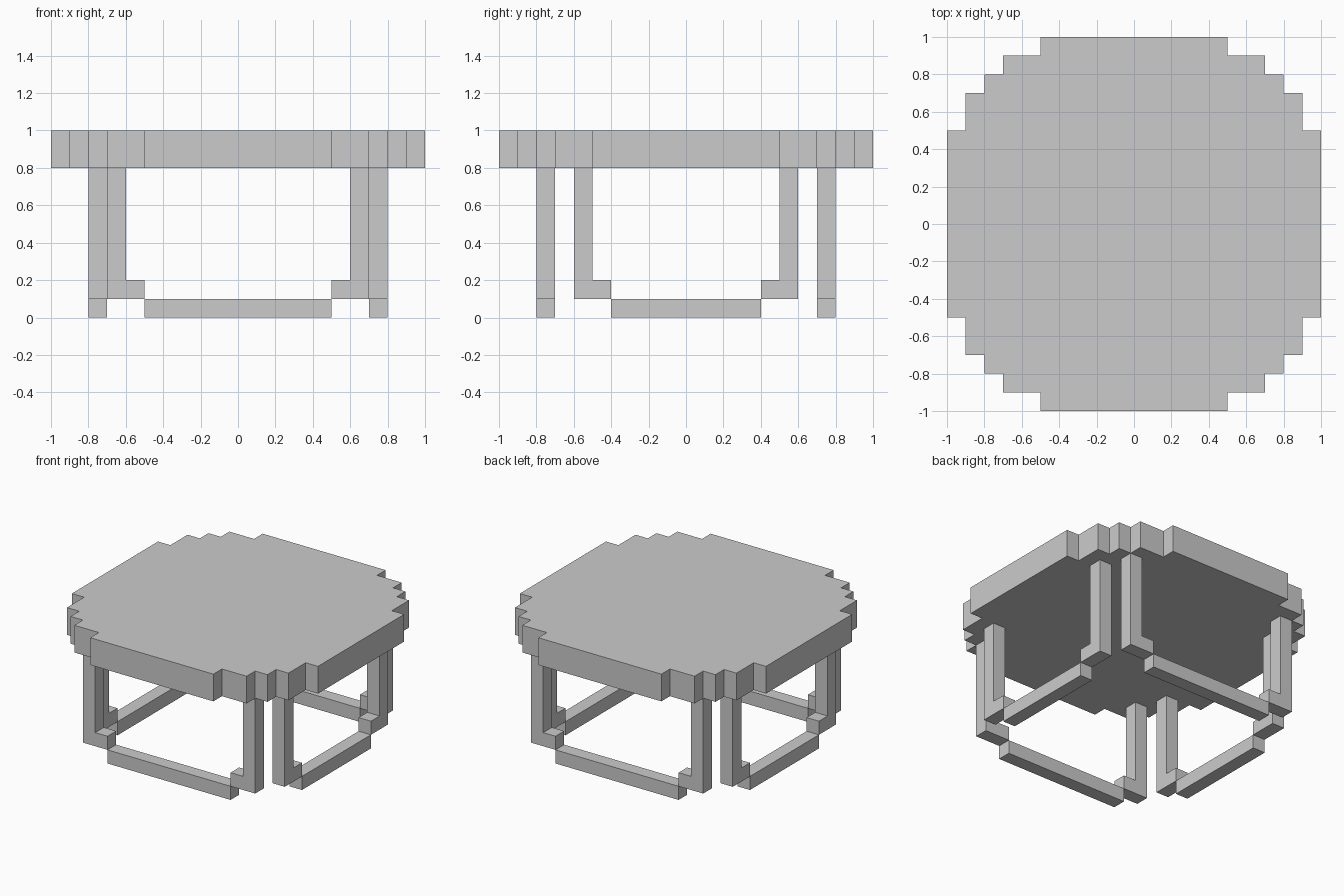
import bpy, bmesh
from mathutils import Matrix

if "Cube" in bpy.data.objects:
    bpy.data.objects.remove(bpy.data.objects["Cube"])


def prism(name, outline, origin, u, v, w):
    """Extrude a flat outline: u, v span its plane, w is the extrusion vector."""
    bm = bmesh.new()
    frame = Matrix((u, v, w)).transposed()
    verts = [bm.verts.new(frame @ Matrix.Identity(3).col[0] * a
                          + frame @ Matrix.Identity(3).col[1] * b)
             for a, b in outline]
    face = bm.faces.new(verts)
    top = bmesh.ops.extrude_face_region(bm, geom=[face])["geom"]
    bmesh.ops.translate(bm, verts=[g for g in top if isinstance(g, bmesh.types.BMVert)],
                        vec=frame.col[2])
    bmesh.ops.translate(bm, verts=bm.verts, vec=origin)
    bmesh.ops.recalc_face_normals(bm, faces=bm.faces)
    mesh = bpy.data.meshes.new(name)
    bm.to_mesh(mesh)
    bm.free()
    obj = bpy.data.objects.new(name, mesh)
    bpy.context.collection.objects.link(obj)
    return obj


# Table top: one stepped quarter outline, mirrored to all four corners
quarter = [(1, .5), (.9, .5), (.9, .7), (.8, .7), (.8, .8),
           (.7, .8), (.7, .9), (.5, .9), (.5, 1)]
half = quarter + [(-x, y) for x, y in reversed(quarter)]
outline = half + [(x, -y) for x, y in reversed(half)]
prism("table_top", outline, (0, 0, .8), (1, 0, 0), (0, 1, 0), (0, 0, .2))


# Leg frames: L-shaped leg at each end of a low floor rail
def leg_frame(side, along, out, r):
    origin = [c * .7 for c in out]
    depth = [c * .1 for c in out]
    up = (0, 0, 1)
    rail = [(-r, 0), (r, 0), (r, .1), (-r, .1)]
    prism(side + "_rail", rail, origin, along, up, depth)
    leg = [(r, .1), (r + .2, .1), (r + .2, .8), (r + .1, .8), (r + .1, .2), (r, .2)]
    for tag, s in (("a", 1), ("b", -1)):
        prism(f"{side}_leg_{tag}", [(s * a, b) for a, b in leg], origin, along, up, depth)


leg_frame("front", (1, 0, 0), (0, -1, 0), .5)
leg_frame("back", (1, 0, 0), (0, 1, 0), .5)
leg_frame("right", (0, 1, 0), (1, 0, 0), .4)
leg_frame("left", (0, 1, 0), (-1, 0, 0), .4)
